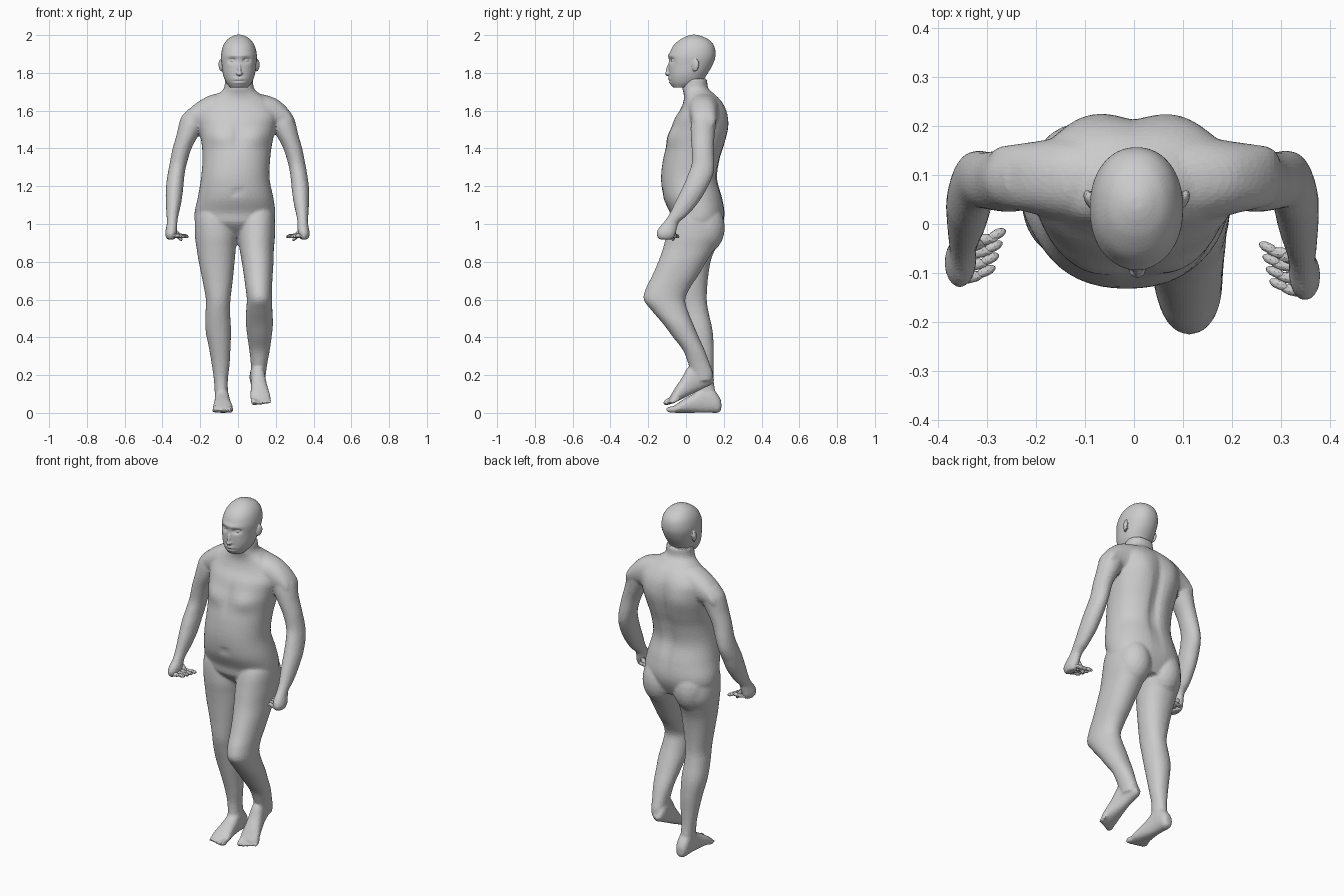
import bpy, bmesh, math
from mathutils import Vector, Matrix

bm = bmesh.new()


def spline(rows, steps=5):
    """Catmull-Rom through the section rows."""
    out = []
    for i in range(len(rows) - 1):
        p = [Vector(rows[max(0, min(len(rows) - 1, i + k))]) for k in (-1, 0, 1, 2)]
        for s in range(steps):
            t = s / steps
            out.append(0.5 * (2 * p[1] + (p[2] - p[0]) * t
                       + (2 * p[0] - 5 * p[1] + 4 * p[2] - p[3]) * t * t
                       + (3 * p[1] - p[0] - 3 * p[2] + p[3]) * t ** 3))
    return out + [Vector(rows[-1])]


def loft(rows, power=2.0, place=lambda a, b, t: (a, b, t), seg=48):
    """Closed skin over oval sections (t, a0, a1, b0, b1)."""
    rings = []
    for t, a0, a1, b0, b1 in spline(rows):
        ring = []
        for k in range(seg):
            ang = 2 * math.pi * k / seg
            c, s = math.cos(ang), math.sin(ang)
            a = (a0 + a1) / 2 + (a1 - a0) / 2 * math.copysign(abs(c) ** (2 / power), c)
            b = (b0 + b1) / 2 + (b1 - b0) / 2 * math.copysign(abs(s) ** (2 / power), s)
            ring.append(bm.verts.new(place(a, b, t)))
        rings.append(ring)
    faces = [bm.faces.new(rings[0]), bm.faces.new(rings[-1])]
    for lo, hi in zip(rings, rings[1:]):
        for k in range(seg):
            j = (k + 1) % seg
            faces.append(bm.faces.new((lo[k], lo[j], hi[j], hi[k])))
    bmesh.ops.recalc_face_normals(bm, faces=faces)
    return [v for r in rings for v in r]


def bump(verts, ymid, front, spots):
    """Soft bumps in y: (x, z, width, height, dy)."""
    for v in verts:
        if (v.co.y < ymid) == front:
            w = min(1, abs(v.co.y - ymid) / 0.05)
            v.co.y += w * sum(d * math.exp(-((v.co.x - x) / sx) ** 2 - ((v.co.z - z) / sz) ** 2)
                              for x, z, sx, sz, d in spots)


def blob(center, radii, rot=Matrix(), sub=3):
    m = Matrix.Translation(center) @ rot @ Matrix.Diagonal((*radii, 1))
    bmesh.ops.create_icosphere(bm, subdivisions=sub, radius=1, matrix=m)


def finger(a, b, r):
    a, b = Vector(a), Vector(b)
    rot = (b - a).to_track_quat('Z', 'Y').to_matrix().to_4x4()
    blob((a + b) / 2, (r, r, (b - a).length / 2), rot, 2)


def finish(name, voxel=0, soften=0, ratio=0.2):
    """Turn the collected geometry into an object; fuse, soften and facet it."""
    global bm
    mesh = bpy.data.meshes.new(name)
    bm.to_mesh(mesh)
    bm.free()
    bm = bmesh.new()
    ob = bpy.data.objects.new(name, mesh)
    bpy.context.collection.objects.link(ob)
    if voxel:
        fuse = ob.modifiers.new("fuse", 'REMESH')
        fuse.mode = 'VOXEL'
        fuse.voxel_size = voxel
        soft = ob.modifiers.new("soften", 'SMOOTH')
        soft.factor = 0.5
        soft.iterations = soften
        ob.modifiers.new("facets", 'DECIMATE').ratio = ratio


# head
head = loft([(1.722, -.04, .05, -.064, .01), (1.75, -.063, .073, -.085, .08),
             (1.79, -.079, .089, -.091, .11), (1.84, -.086, .096, -.092, .14),
             (1.89, -.09, .10, -.09, .156), (1.94, -.08, .09, -.07, .15),
             (1.975, -.058, .068, -.033, .122), (1.994, -.03, .04, .003, .083),
             (2.002, -.008, .018, .03, .055)], 2.15)
bump(head, .0, True, [(-.032, 1.866, .02, .012, .02), (.044, 1.866, .02, .012, .02),
                      (.006, 1.893, .06, .01, -.006), (.006, 1.768, .028, .007, -.008),
                      (.006, 1.758, .03, .004, .005), (.006, 1.749, .025, .007, -.007),
                      (.006, 1.73, .03, .01, -.005)])
for x in (-.031, .043):
    blob((x, -.064, 1.864), (.014, .013, .009))
# nose and ears
tilt = Matrix.Rotation(math.radians(-18), 4, 'X')
blob((.007, -.090, 1.825), (.010, .013, .045), tilt)
blob((.007, -.095, 1.797), (.017, .015, .011))
for s, x in ((-1, -.09), (1, .101)):
    blob((x, .05, 1.84), (.011, .02, .033),
         Matrix.Rotation(math.radians(-25 * s), 4, 'Z') @ Matrix.Rotation(math.radians(-10), 4, 'X'))
finish("head", .004, 3, .25)

# arm sections, also used to place the fingers
ARM = [(1.61, .18, .255, .05, .145), (1.57, .165, .292, .032, .155),
       (1.53, .172, .306, .025, .158), (1.47, .203, .32, .025, .152), (1.40, .24, .34, .03, .147),
       (1.32, .265, .356, .03, .15), (1.26, .277, .367, .01, .143), (1.19, .284, .376, -.02, .112),
       (1.12, .293, .376, -.055, .07), (1.05, .308, .373, -.09, .012),
       (1.01, .315, .37, -.118, -.035), (.975, .315, .376, -.147, -.048),
       (.945, .318, .38, -.157, -.056), (.918, .33, .37, -.145, -.07)]


def pose(s):
    """Place arm points; the two sides hang slightly differently."""
    def put(a, b, t):
        low = max(0, min(1, (1.2 - t) / .2))
        return (a, b, t) if s > 0 else (-a - .006, b + .027 * low, t)
    return put


# fingers and thumbs
for s in (-1, 1):
    put = pose(s)
    for i in range(4):
        y = -.142 + .025 * i
        finger(put(.365 - .002 * i, y, .938), put(.298 - .01 * i, y + .012, .938), .0125)
        finger(put(.315 - .008 * i, y + .01, .942), put(.276 - .007 * i, y + .028, .930), .0105)
    finger(put(.345, -.065, .985), put(.29, -.07, .91), .014)
finish("fingers")

# torso and neck
torso = loft([(0.93, -.15, .12, .00, .16), (1.0, -.222, .188, -.07, .195),
              (1.06, -.23, .197, -.085, .205), (1.14, -.213, .187, -.12, .193),
              (1.24, -.196, .167, -.132, .168), (1.34, -.188, .17, -.122, .182),
              (1.42, -.192, .18, -.102, .205), (1.50, -.205, .197, -.08, .22),
              (1.56, -.21, .21, -.06, .22), (1.61, -.205, .205, -.028, .21),
              (1.655, -.165, .17, -.012, .185), (1.69, -.105, .115, -.012, .15),
              (1.72, -.074, .084, -.02, .118), (1.77, -.07, .08, -.02, .113)], 2.2)
bump(torso, .04, True, [(-.1, 1.46, .07, .05, -.018), (.1, 1.46, .07, .05, -.018),
                        (0, 1.47, .02, .08, .008), (0, 1.17, .016, .016, .016)])
bump(torso, .06, False, [(0, 1.36, .03, .22, -.022), (-.1, 1.53, .06, .09, .012),
                         (.1, 1.53, .06, .09, .012)])

# buttocks
blob((-.11, .092, .98), (.102, .114, .14))
blob((.092, .092, .98), (.098, .114, .14))

# standing leg
loft([(1.13, -.18, -.06, -.03, .12), (1.05, -.222, -.03, -.065, .16), (.95, -.229, -.006, -.072, .188),
      (.87, -.219, -.012, -.064, .155), (.80, -.208, -.018, -.057, .13),
      (.70, -.188, -.028, -.05, .115), (.60, -.17, -.04, -.045, .11),
      (.53, -.172, -.042, -.03, .12), (.44, -.172, -.037, -.005, .14),
      (.34, -.153, -.04, .022, .147), (.25, -.138, -.045, .045, .145),
      (.17, -.127, -.054, .057, .147), (.08, -.122, -.052, .05, .16)], 2.15)
# stepping leg with bent knee
loft([(1.13, .03, .15, -.03, .12), (1.05, .01, .19, -.075, .16), (.95, .0, .196, -.102, .188),
      (.87, .008, .19, -.122, .15), (.80, .02, .188, -.147, .108),
      (.72, .032, .183, -.182, .06), (.66, .04, .18, -.212, .02),
      (.60, .047, .18, -.224, -.004), (.54, .043, .182, -.18, .01),
      (.47, .042, .185, -.12, .038), (.40, .05, .178, -.068, .068),
      (.33, .06, .168, -.015, .10), (.26, .068, .155, .012, .126),
      (.21, .07, .148, .028, .142), (.17, .076, .143, .045, .138)], 2.15)


# feet, built from the toe tip backwards
def foot(toe, yaw, pitch, s):
    m = (Matrix.Translation(toe) @ Matrix.Rotation(math.radians(yaw), 4, 'Z')
         @ Matrix.Rotation(math.radians(pitch), 4, 'X'))
    loft([(.03, -.045, .045, .002, .032), (.055, -.054, .054, .0, .048),
          (.09, -.05, .05, .0, .072), (.14, -.043, .043, .0, .10),
          (.19, -.038, .038, .0, .135), (.235, -.037, .037, .0, .135),
          (.27, -.033, .033, .0, .10), (.29, -.02, .02, .012, .065)], 2.3,
         lambda a, b, t: m @ Vector((a, t, b)))
    for i in range(5):
        r = (.018, .0135, .0125, .0125, .0115)[i]
        blob(m @ Vector((s * (.040 - .0215 * i), .024 + .006 * i, r)), (r * .9, .03, r),
             m.to_3x3().to_4x4())


foot((-.078, -.103, 0), 2, 0, 1)
foot((.125, -.103, .033), 8, 26, -1)

# arms and shoulder slopes
for s in (-1, 1):
    loft(ARM, 2.0, pose(s))
    drop = .01 if s < 0 else 0
    loft([(.02, .0, .16, 1.5, 1.68), (.08, .0, .18, 1.5, 1.692), (.14, .005, .178, 1.5, 1.684),
          (.20, .02, .168, 1.5, 1.664 - drop), (.245, .03, .162, 1.5, 1.63 - drop),
          (.28, .04, .155, 1.5, 1.588 - drop), (.297, .06, .135, 1.5, 1.555 - drop)], 2.2,
         lambda a, b, t, s=s: (s * t, a, b))
finish("body", .0075, 7, .25)
